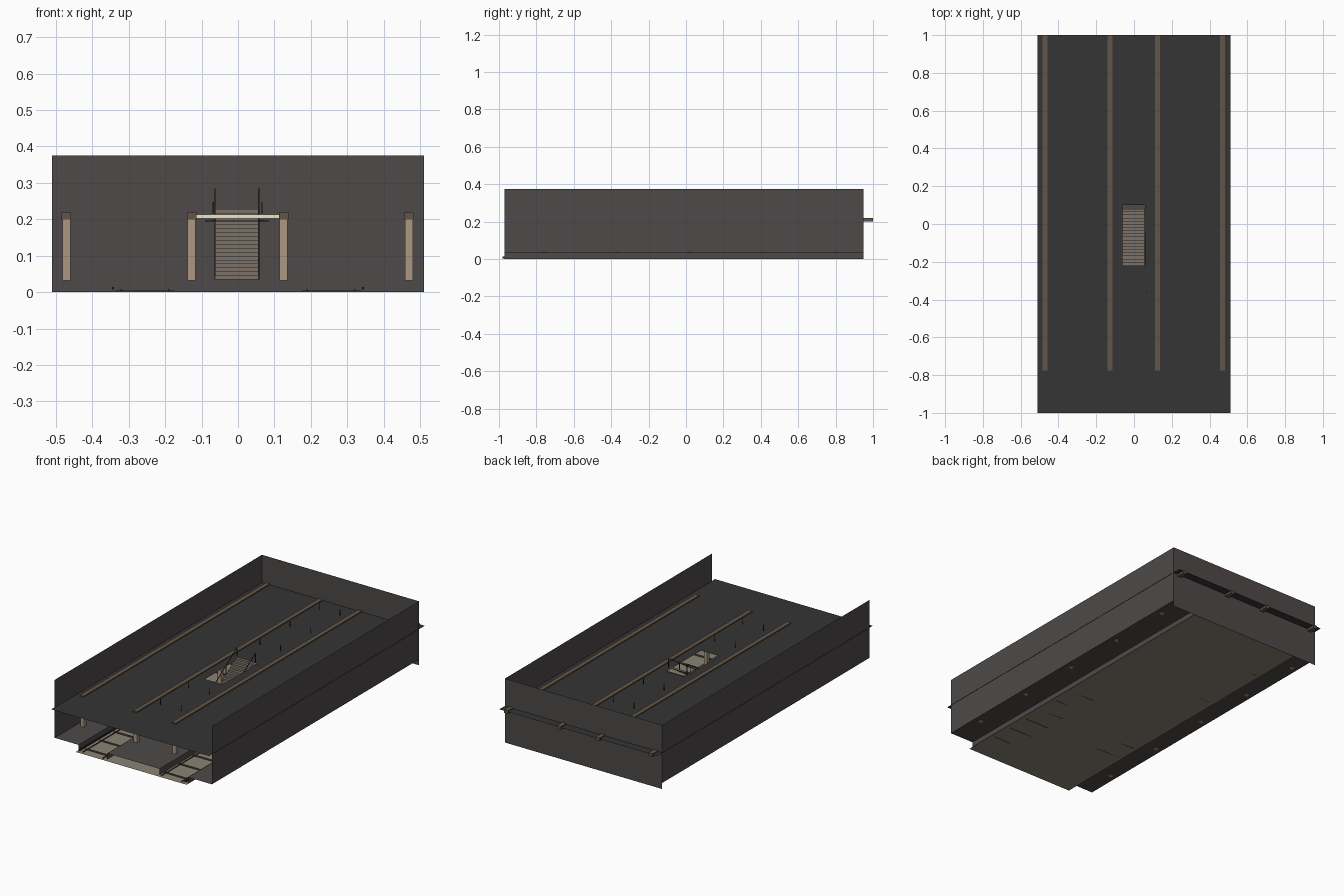
import bpy

if "Cube" in bpy.data.objects:
    bpy.data.objects.remove(bpy.data.objects["Cube"])

def mat(name, c):
    m = bpy.data.materials.new(name)
    m.diffuse_color = (*c, 1)
    m.use_nodes = True
    m.node_tree.nodes["Principled BSDF"].inputs["Base Color"].default_value = m.diffuse_color
    return m

WALL = mat("dark_wall", (.075, .068, .066))
CEIL = mat("ceiling_grey", (.035, .035, .035))
TAN = mat("column_tan", (.42, .31, .22))
BEAM = mat("beam_brown", (.12, .09, .065))
FLOOR = mat("track_bed", (.25, .23, .17))
STEP = mat("step_stone", (.2, .17, .14))
CREAM = mat("panel_cream", (.85, .8, .55))
METAL = mat("dark_metal", (.03, .028, .025))
RUST = mat("rail_rust", (.1, .06, .04))

def mesh(name, verts, faces, m):
    me = bpy.data.meshes.new(name)
    me.from_pydata(verts, [], faces)
    me.materials.append(m)
    ob = bpy.data.objects.new(name, me)
    bpy.context.collection.objects.link(ob)
    return ob

def boxes(name, spans, m):
    """One object from a list of (x0, x1, y0, y1, z0, z1) boxes."""
    v, f = [], []
    for x0, x1, y0, y1, z0, z1 in spans:
        n = len(v)
        v += [(x, y, z) for z in (z0, z1) for x, y in ((x0, y0), (x1, y0), (x1, y1), (x0, y1))]
        f += [tuple(n + i for i in q) for q in
              ((3, 2, 1, 0), (4, 5, 6, 7), (0, 1, 5, 4), (1, 2, 6, 5), (2, 3, 7, 6), (3, 0, 4, 7))]
    return mesh(name, v, f, m)

def sheet(name, profile, y0, y1, m):
    """Open xz profile swept along y."""
    v = [(x, y, z) for x, z in profile for y in (y0, y1)]
    f = [(2*i, 2*i+1, 2*i+3, 2*i+2) for i in range(len(profile) - 1)]
    return mesh(name, v, f, m)

F, B, P = -.97, .95, .035   # front end, back wall, platform height

# walls with side platforms, centre platform, back wall
for s, n in ((-1, "left"), (1, "right")):
    sheet(n + "_wall_and_platform", [(s*.51, .375), (s*.51, P), (s*.355, P), (s*.355, 0)], F, B, WALL)
sheet("centre_platform", [(-.17, 0), (-.17, P), (.17, P), (.17, 0)], F, B, WALL)
mesh("back_wall", [(-.51, B, 0), (.51, B, 0), (.51, B, .375), (-.51, B, .375)], [(0, 1, 2, 3)], WALL)

# track bed floor
mesh("track_bed_floor", [(-.36, -.99, 0), (.36, -.99, 0), (.36, B, 0), (-.36, B, 0)], [(0, 1, 2, 3)], FLOOR)

# ceiling sheet with stair opening
xs, ys, Z = (-.512, -.062, .057, .512), (-1, -.22, .1, 1), .213
mesh("ceiling", [(x, y, Z) for y in ys for x in xs],
     [(4*j+i, 4*j+i+1, 4*j+i+5, 4*j+i+4) for j in range(3) for i in range(3) if (i, j) != (1, 1)], CEIL)

# columns and lengthwise beams
cx = (-.471, -.127, .125, .469)
boxes("columns", [(x-.011, x+.011, y-.011, y+.011, P-.003, .2)
                  for x in cx for y in [-.76 + .39*i for i in range(5)]], TAN)
boxes("beams", [(x-.013, x+.013, -.775, 1, .2, .219) for x in cx], BEAM)

# tracks: rails, third rail, sleepers
boxes("rails", [(s*x-.002, s*x+.002, -.98, B, .003, .008) for s in (-1, 1) for x in (.19, .322)], RUST)
boxes("third_rails", [(s*.343-.003, s*.343+.003, -.98, B, .007, .014) for s in (-1, 1)], METAL)
boxes("sleepers", [(s*.256-.08, s*.256+.08, y-.006, y+.006, 0, .004)
                   for s in (-1, 1) for y in [-.93 + .132*i for i in range(15)]], RUST)

# staircase rising to the back
N = 18
dy, dz = .3/N, .193/N
prof = [(-.22, P)]
for i in range(N):
    prof += [(-.22 + i*dy, P + (i+1)*dz), (-.22 + (i+1)*dy, P + (i+1)*dz)]
mesh("stair_steps", [(x, y, z) for y, z in prof for x in (-.062, .056)],
     [(2*i, 2*i+1, 2*i+3, 2*i+2) for i in range(len(prof) - 1)], STEP)

# sloping handrails with posts
for x, n in ((-.063, "left"), (.057, "right")):
    a, b = (-.22, P + .05), (.08, .28)
    boxes(n + "_rail_posts", [(x-.0015, x+.0015, a[0]+.3*t-.0015, a[0]+.3*t+.0015,
                               P+.193*t, a[1]+(b[1]-a[1])*t) for t in (0, .33, .66, 1)], METAL)
    mesh(n + "_handrail", [(x+dx, y, z+h) for y, z in (a, b) for dx, h in
                           ((-.0015, 0), (.0015, 0), (.0015, .004), (-.0015, .004))],
         [(0, 1, 5, 4), (1, 2, 6, 5), (2, 3, 7, 6), (3, 0, 4, 7), (3, 2, 1, 0), (4, 5, 6, 7)], METAL)

# cross panels hung between the centre beams
py = (-.62, -.36, .3, .58, .85)
boxes("cross_panels", [(-.114, .112, y-.003, y+.003, .202, .2125) for y in py], CREAM)
boxes("hanger_rods", [(x-.0015, x+.0015, y-.0015, y+.0015, .195, .247)
                      for y in py for x in (-.068, .066)], METAL)
boxes("hanger_bars", [(-.09, .085, y-.002, y+.002, .194, .197) for y in py], METAL)
